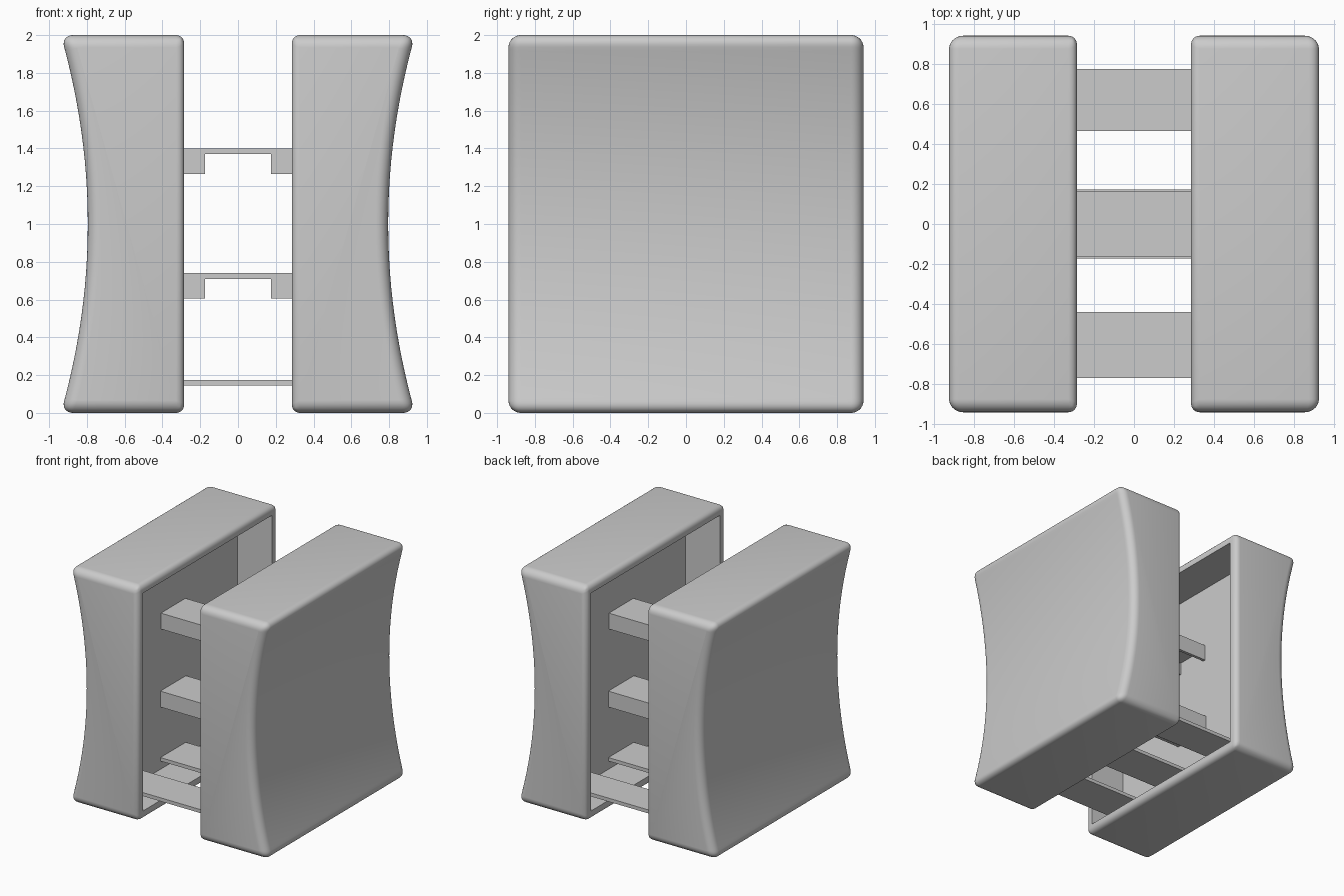
import bpy, bmesh, math
from mathutils import Vector

if "Cube" in bpy.data.objects:
    bpy.data.objects.remove(bpy.data.objects["Cube"])

grey = bpy.data.materials.new("plain grey")
grey.diffuse_color = (0.6, 0.6, 0.6, 1)
grey.use_nodes = True
grey.node_tree.nodes["Principled BSDF"].inputs["Base Color"].default_value = grey.diffuse_color

HALF_Y, INNER_X, FLOOR_X, WALL = 0.94, 0.285, 0.61, 0.075


def make_object(name, bm):
    bmesh.ops.recalc_face_normals(bm, faces=bm.faces)
    mesh = bpy.data.meshes.new(name)
    bm.to_mesh(mesh)
    bm.free()
    mesh.materials.append(grey)
    obj = bpy.data.objects.new(name, mesh)
    bpy.context.collection.objects.link(obj)
    return obj


def add_box(bm, lo, hi):
    verts = bmesh.ops.create_cube(bm, size=1)["verts"]
    for v in verts:
        v.co = Vector([(a + b) / 2 + c * (b - a) for a, b, c in zip(lo, hi, v.co)])


def box(name, lo, hi):
    bm = bmesh.new()
    add_box(bm, lo, hi)
    return make_object(name, bm)


# Pad: block with a concave outer face, extruded along y
profile = [(INNER_X, 0)]
for i in range(25):
    z = i / 12
    z = min(z, 2.0) if i < 24 else 2.0
    profile.append((0.795 + (z - 1) ** 2 / 7, z))
    if z >= 2.0:
        break
profile.append((INNER_X, 2))
bm = bmesh.new()
face = bm.faces.new([bm.verts.new((x, -HALF_Y, z)) for x, z in profile])
ext = bmesh.ops.extrude_face_region(bm, geom=[face])["geom"]
bmesh.ops.translate(bm, vec=(0, 2 * HALF_Y, 0),
                    verts=[g for g in ext if isinstance(g, bmesh.types.BMVert)])
bmesh.ops.recalc_face_normals(bm, faces=bm.faces)

# Rounded edges, tighter around the inner rim
weight = bm.edges.layers.float.new("bevel_weight_edge")
for e in bm.edges:
    if e.calc_face_angle(0) > math.radians(30):
        inner = all(v.co.x < INNER_X + 0.01 for v in e.verts)
        e[weight] = 0.65 if inner else 1.0
pads = make_object("side_pads", bm)
bevel = pads.modifiers.new("round", "BEVEL")
bevel.limit_method = "WEIGHT"
bevel.width = 0.115
bevel.segments = 7

# Recess in the inner face of the pad
cutter = box("recess_cutter", (0.1, -HALF_Y + WALL, WALL), (FLOOR_X, HALF_Y - WALL, 2 - WALL))
cutter.hide_render = True
cutter.hide_viewport = True
cut = pads.modifiers.new("recess", "BOOLEAN")
cut.operation = "DIFFERENCE"
cut.solver = "EXACT"
cut.object = cutter

# Smooth shading, then the opposite pad
bpy.context.view_layer.objects.active = pads
pads.select_set(True)
for m in ("round", "recess"):
    bpy.ops.object.modifier_apply(modifier=m)
bpy.ops.object.shade_smooth_by_angle(angle=math.radians(35))
mirror = pads.modifiers.new("mirror", "MIRROR")
mirror.use_clip = False
mirror.use_mirror_merge = False
bpy.ops.object.modifier_move_to_index(modifier="mirror", index=0)
bpy.data.objects.remove(cutter)

END = FLOOR_X + 0.01

# Flat plates joining the pads near the bottom
for name, y0, y1 in (("front_plate", -0.77, -0.44),
                     ("middle_plate", -0.17, 0.17),
                     ("back_plate", 0.465, 0.775)):
    box(name, (-END, y0, 0.145), (END, y1, 0.175))


# Channel bars: thin top with side flanges notched in the middle
def channel_bar(name, top, half):
    bm = bmesh.new()
    add_box(bm, (-END, -half, top - 0.03), (END, half, top))
    for s in (-1, 1):
        for side in (-1, 1):
            xs = sorted((s * 0.175, s * END))
            ys = sorted((side * half, side * (half - 0.025)))
            add_box(bm, (xs[0], ys[0], top - 0.135), (xs[1], ys[1], top - 0.03))
    make_object(name, bm)


channel_bar("upper_bar", 1.40, 0.165)
channel_bar("lower_bar", 0.74, 0.172)
